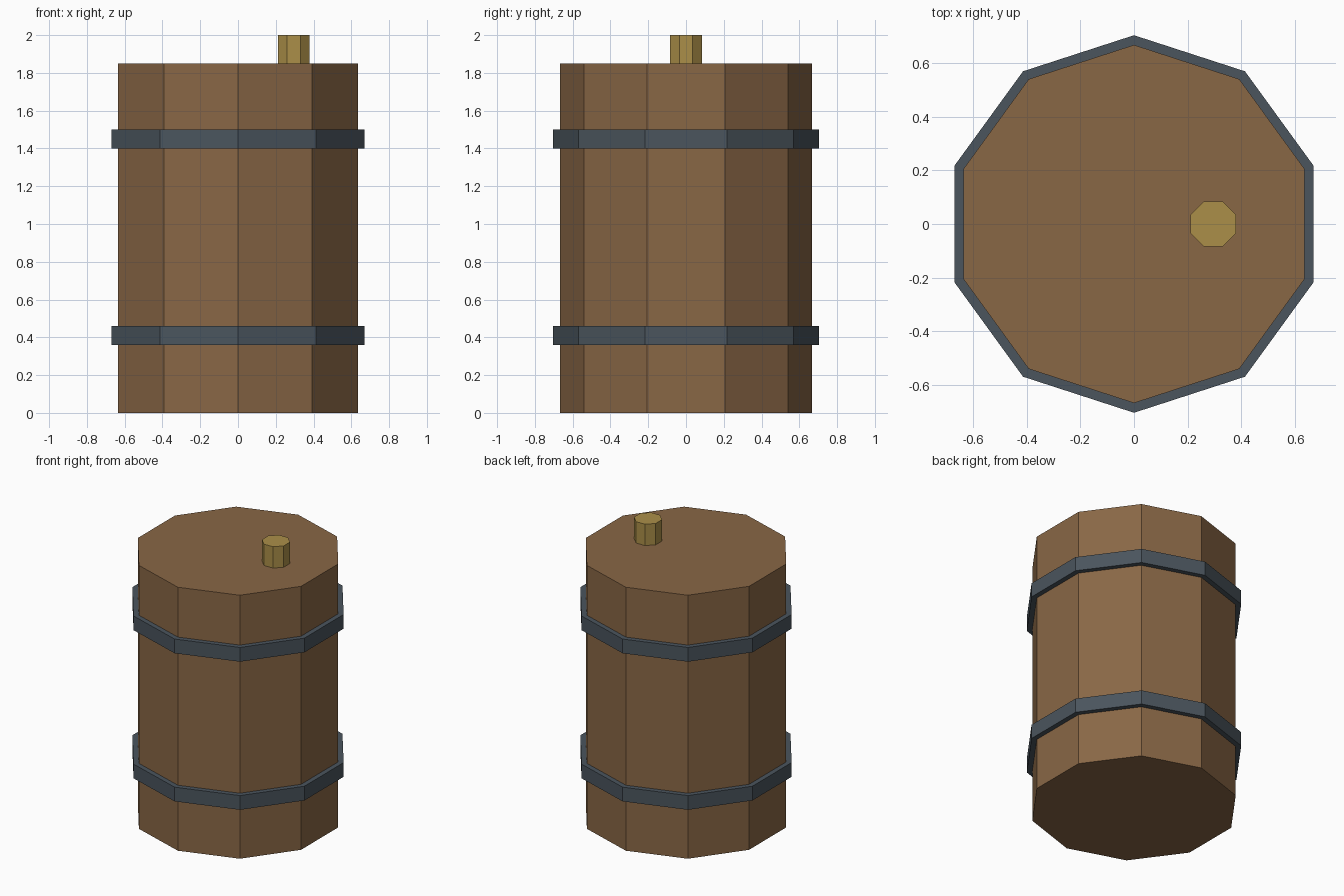
import bpy
import math

cube = bpy.data.objects.get("Cube")
if cube:
    bpy.data.objects.remove(cube, do_unlink=True)


def material(name, color):
    mat = bpy.data.materials.new(name)
    mat.use_nodes = True
    mat.diffuse_color = (*color, 1)
    mat.node_tree.nodes["Principled BSDF"].inputs["Base Color"].default_value = (*color, 1)
    return mat


def prism(name, sides, radius, bottom, top, mat, x=0, turn=0):
    """Upright flat-sided cylinder between two heights, first corner towards +y."""
    bpy.ops.mesh.primitive_cylinder_add(
        vertices=sides, radius=radius, depth=top - bottom,
        location=(x, 0, (bottom + top) / 2), rotation=(0, 0, turn))
    obj = bpy.context.object
    obj.name = name
    obj.data.materials.append(mat)
    return obj


wood = material("brown wood", (0.25, 0.135, 0.06))
iron = material("dark iron", (0.069, 0.09, 0.11))
brass = material("dull brass", (0.41, 0.275, 0.066))

# Ten-sided body
prism("barrel_body", 10, 0.667, 0, 1.85, wood)

# Hoops around the body
for name, bottom in (("lower_hoop", 0.36), ("upper_hoop", 1.4)):
    prism(name, 10, 0.703, bottom, bottom + 0.1, iron)

# Off-centre stopper on the lid, flats facing the axes
prism("stopper", 8, 0.091, 1.84, 2, brass, x=0.295, turn=math.pi / 8)
